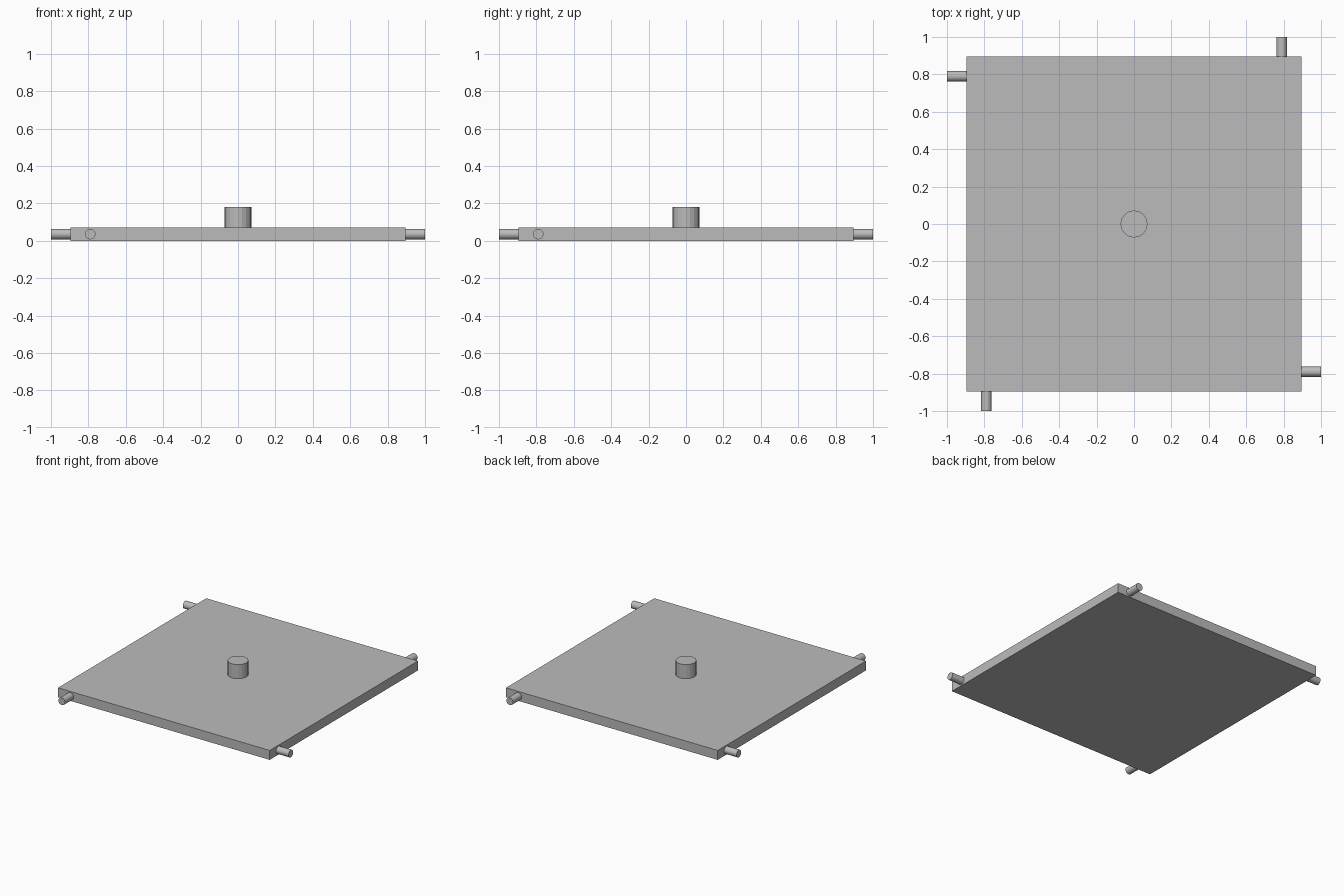
import bpy
import math
from mathutils import Matrix

cube = bpy.data.objects.get("Cube")
if cube:
    bpy.data.objects.remove(cube, do_unlink=True)

HALF = 0.895       # half width of the plate
THICK = 0.072      # plate thickness
PEG_R = 0.028
PEG_OFFSET = 0.79  # peg position along its edge

grey = bpy.data.materials.new("plain grey")
grey.use_nodes = True
colour = (0.5, 0.5, 0.5, 1)
grey.diffuse_color = colour
grey.node_tree.nodes["Principled BSDF"].inputs["Base Color"].default_value = colour


def finish(name):
    obj = bpy.context.object
    obj.name = name
    obj.data.materials.append(grey)
    return obj


# Flat square plate
bpy.ops.mesh.primitive_cube_add(size=1, location=(0, 0, THICK / 2))
plate = finish("plate")
plate.scale = (2 * HALF, 2 * HALF, THICK)
bpy.ops.object.transform_apply(location=False, rotation=False, scale=True)

# Central knob
bpy.ops.mesh.primitive_cylinder_add(vertices=20, radius=0.072, depth=0.18 - THICK,
                                    location=(0, 0, (0.18 + THICK) / 2))
finish("knob")

# One peg near each corner, in a pinwheel around the plate
for i, side in enumerate(("front", "left", "back", "right")):
    turn = Matrix.Rotation(i * math.pi / 2, 4, "Z")
    bpy.ops.mesh.primitive_cylinder_add(vertices=20, radius=PEG_R, depth=1 - HALF)
    peg = finish(side + "_peg")
    peg.matrix_world = (turn
                        @ Matrix.Translation((-PEG_OFFSET, -(1 + HALF) / 2, THICK / 2))
                        @ Matrix.Rotation(math.pi / 2, 4, "X"))
    bpy.ops.object.shade_smooth_by_angle(angle=math.radians(40))
